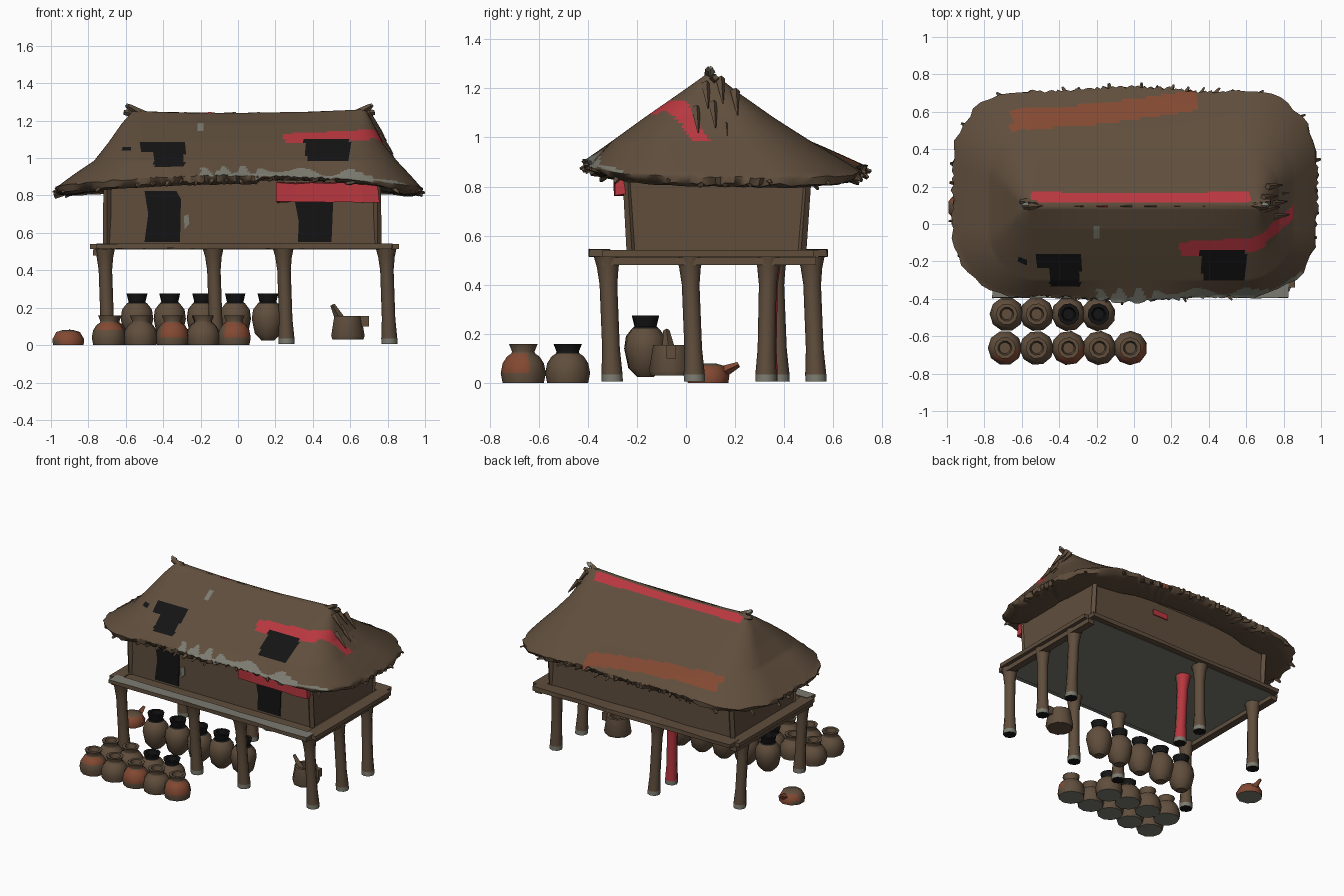
import bpy, bmesh, math, random
from mathutils import Vector, Matrix

random.seed(4)
if "Cube" in bpy.data.objects:
    bpy.data.objects.remove(bpy.data.objects["Cube"])

# Colours
BROWN, BLACK, RED, RUST, GREY = range(5)
COLOURS = [("thatch_brown", (0.116, 0.076, 0.046)), ("soot_black", (0.007, 0.007, 0.007)),
           ("paint_red", (0.48, 0.038, 0.05)), ("clay_rust", (0.225, 0.066, 0.032)),
           ("ash_grey", (0.2, 0.2, 0.165))]
MATS = []
for name, rgb in COLOURS:
    m = bpy.data.materials.new(name)
    m.use_nodes = True
    m.diffuse_color = (*rgb, 1)
    m.node_tree.nodes["Principled BSDF"].inputs["Base Color"].default_value = (*rgb, 1)
    MATS.append(m)


def finish(name, bm, rule=None, smooth=False):
    """Turn a bmesh into an object; rule(centre, normal) gives the colour."""
    bmesh.ops.recalc_face_normals(bm, faces=bm.faces)
    for f in bm.faces:
        if rule:
            f.material_index = rule(f.calc_center_median(), f.normal)
    me = bpy.data.meshes.new(name)
    bm.to_mesh(me)
    bm.free()
    ob = bpy.data.objects.new(name, me)
    bpy.context.collection.objects.link(ob)
    for m in MATS:
        me.materials.append(m)
    if smooth:
        bpy.ops.object.select_all(action="DESELECT")
        ob.select_set(True)
        bpy.context.view_layer.objects.active = ob
        bpy.ops.object.shade_smooth_by_angle(angle=math.radians(46))


def loft(rings, caps=(True, True)):
    bm = bmesh.new()
    rows = [[bm.verts.new(p) for p in ring] for ring in rings]
    n = len(rows[0])
    for a, b in zip(rows, rows[1:]):
        for i in range(n):
            bm.faces.new((a[i], a[(i + 1) % n], b[(i + 1) % n], b[i]))
    for row, cap in zip((rows[0], rows[-1]), caps):
        if cap:
            bm.faces.new(row)
    return bm


def box(name, x, y, z, colour=BROWN, rule=None, cuts=0, jitter=0):
    bm = bmesh.new()
    bmesh.ops.create_cube(bm, size=1)
    for v in bm.verts:
        v.co = Vector([lo + (c + 0.5) * (hi - lo) for c, (lo, hi) in zip(v.co, (x, y, z))])
    if cuts:
        long_edges = [e for e in bm.edges if e.calc_length() > 0.9 * (x[1] - x[0])]
        bmesh.ops.subdivide_edges(bm, edges=long_edges, cuts=cuts)
    for v in bm.verts:
        v.co += Vector([random.uniform(-jitter, jitter) for _ in range(3)])
    finish(name, bm, rule or (lambda c, n: colour))


def lathe(name, profile, x, y, sides=10, rule=None, turn=0.0):
    rings = [[(x + r * math.cos(turn + math.tau * i / sides),
               y + r * math.sin(turn + math.tau * i / sides), z) for i in range(sides)]
             for r, z in profile]
    finish(name, loft(rings), rule, True)


def shard(name, base, tip, r, colour=BROWN, taper=0.45):
    """Four-sided splinter from base to tip."""
    base, tip = Vector(base), Vector(tip)
    bm = bmesh.new()
    turn = Vector((0, 0, 1)).rotation_difference(tip - base).to_matrix().to_4x4()
    bmesh.ops.create_cone(bm, cap_ends=True, segments=4, radius1=r, radius2=r * taper,
                          depth=(tip - base).length,
                          matrix=Matrix.Translation((base + tip) / 2) @ turn)
    finish(name, bm, lambda c, n: colour)


# Roof: rounded rectangles that shrink from eave to ridge
def rounded(hx, hy, r, cx, cy):
    pts = []
    for k, (sx, sy) in enumerate(((1, 1), (-1, 1), (-1, -1), (1, -1))):
        for i in range(13):
            a = math.pi / 2 * (k + i / 12)
            pts.append(Vector((cx + sx * (hx - r) + r * math.cos(a),
                               cy + sy * (hy - r) + r * math.sin(a), 0)))
    out = []
    for i, p in enumerate(pts):
        q = pts[(i + 1) % len(pts)]
        steps = 1 if i % 13 < 12 else (70 if (i // 13) % 2 == 0 else 18)
        out += [p.lerp(q, s / steps) for s in range(steps)]
    return out


# half length, half width, corner radius, centre x, centre y, height
KEYS = [(0.96, 0.56, 0.38, 0.005, 0.16, 0.895), (0.81, 0.405, 0.26, 0.04, 0.103, 0.985),
        (0.735, 0.265, 0.17, 0.04, 0.094, 1.08), (0.675, 0.122, 0.09, 0.05, 0.095, 1.18),
        (0.62, 0.016, 0.015, 0.06, 0.1, 1.245)]


def over_awning(p):
    return p.y < -0.1 and 0.1 < p.x < 0.78


def roof_ring(t, jag=0.0, drop=0.0, inset=0.0):
    i = min(int(t), 3)
    k = [a + (b - a) * (t - i) for a, b in zip(KEYS[i], KEYS[i + 1])]
    low = max(0, 1 - t)
    ring = rounded(k[0] - inset, k[1] - inset, k[2], k[3], k[4])
    for p in ring:
        end = p.x ** 2
        out = Vector((p.x, p.y - k[4], 0)).normalized()
        p += out * (random.uniform(-jag, jag) + 0.015 * low * math.cos(p.x * 6.3))
        sag = (0.06 * end + 0.02 * (p.y - 0.16)) * low - 0.02 * max(0, t - 3) * (end * 2.5 - 0.4)
        hang = drop * (0.4 if over_awning(p) else 1)
        p.z = k[5] - sag - hang + random.uniform(-jag, jag) * 0.5
    return ring


def roof_colour(c, n):
    x, y, z = c
    if y < 0.1 and n.z > 0:
        if -0.52 < x < -0.28 and 1.035 < z < 1.09 or -0.45 < x < -0.285 and 0.955 < z < 1.09:
            return BLACK
        if abs(x + 0.59) < 0.02 and abs(z - 1.05) < 0.008:
            return BLACK
        if 0.355 + 0.3 * max(0, 1.04 - z) < x < 0.6 and 0.985 < z < 1.1:
            return BLACK
        if 0.245 < x < 0.7 and abs(z - 1.105 - 0.04 * (x - 0.25)) < 0.027:
            return RED
        if 0.7 <= x < 0.85 and abs(y + 0.065 - (x - 0.7) * 0.85) < 0.036 and z < 1.15:
            return RED
        if 0.12 < x < 0.9 and y < -0.36 + 0.018 * math.sin(x * 23) + 0.3 * max(0, x - 0.65):
            return GREY
        if -0.2 < x <= 0.12 and y < -0.37 + 0.03 * math.sin(x * 60):
            return GREY
        if abs(x + 0.2) < 0.015 and abs(z - 1.165) < 0.022:
            return GREY
    elif n.z > 0:
        if z > 1.21 and -0.55 < x < 0.62:
            return RED
        band = 0.555 + 0.07 * (x + 0.65) + 0.07 * max(0, x + 0.2)
        if -0.66 < x < 0.335 and abs(y - band) < 0.055:
            return RUST
    return BROWN


rings = [roof_ring(0, 0, 0.035, 0.2), roof_ring(0, 0.006, 0.045, 0.05), roof_ring(0, 0.016, 0.03, 0.01),
         roof_ring(0, 0.012)]
rings += [roof_ring(s / 14) for s in range(1, 57)]
finish("thatch_roof", loft(rings, (False, True)), roof_colour, True)

# Loose straw along the eave, the ridge ends and one hip
for i, p in enumerate(roof_ring(0)[::5]):
    out = Vector((p.x, p.y - 0.16, 0)).normalized()
    fall = random.uniform(0.02, 0.05) * (0.3 if over_awning(p) else 1)
    shard(f"eave_straw_{i}", p - out * 0.05 - Vector((0, 0, 0.008)),
          p + out * random.uniform(-0.01, 0.025) - Vector((0, 0, fall)),
          random.uniform(0.016, 0.028), taper=0.3)
for s, x in ((-1, -0.54), (1, 0.66)):
    shard("ridge_horn", (x - s * 0.05, 0.1, 1.22), (x + s * 0.05, 0.09, 1.28), 0.028)
    shard("ridge_spur", (x - s * 0.02, 0.11, 1.23), (x + s * 0.07, 0.12, 1.245), 0.03)
    shard("ridge_cap", (x + s * 0.03, 0.1, 1.265), (x + s * 0.06, 0.1, 1.285), 0.02, GREY)
for j, (y, top) in enumerate(((0.04, 1.12), (0.08, 1.22), (0.11, 1.14), (0.16, 1.05), (0.2, 1.19), (0.14, 1.24))):
    x = 0.7 + 0.5 * (1.24 - top)
    shard(f"hip_straw_{j}", (x - 0.01, y, top), (x + 0.07, y + 0.01, top - 0.1), 0.02, taper=0.15)
for i in range(9):
    x = -0.46 + 0.13 * i
    shard("ridge_straw", (x, 0.095, 1.225), (x + 0.06, 0.095, 1.238), 0.018, RED if i % 3 == 2 else BROWN)

# House body
box("walls", (-0.71, 0.755), (-0.23, 0.48), (0.53, 0.88))
for x in (-0.7, 0.745):
    for y, lean in ((-0.22, -0.02), (0.468, 0.025)):
        shard("corner_post", (x, y, 0.53), (x, y + lean, 0.86), 0.022, taper=0.9)


def plate(name, points, colour):
    """Thin painted panel on the front wall from an x, z outline."""
    finish(name, loft([[(x, y, z) for x, z in points] for y in (-0.236, -0.228)]), lambda c, n: colour)


plate("left_doorway", [(-0.5, 0.55), (-0.31, 0.55), (-0.305, 0.78), (-0.33, 0.825), (-0.5, 0.825), (-0.48, 0.7)], BLACK)
plate("right_doorway", [(0.32, 0.55), (0.5, 0.55), (0.51, 0.79), (0.3, 0.79), (0.325, 0.66)], BLACK)
plate("worn_patch", [(-0.285, 0.62), (-0.26, 0.65), (-0.265, 0.7), (-0.29, 0.69)], GREY)
box("red_awning", (0.21, 0.75), (-0.29, -0.235), (0.765, 0.865), RED, cuts=5, jitter=0.008)
box("wall_daub", (0.12, 0.24), (0.479, 0.487), (0.78, 0.82), RED)


# Platform: worn front board and ashen underside
def deck_colour(c, n):
    if n.z < -0.9 or (n.z > 0.9 and c.y < -0.3):
        return GREY
    return BROWN


box("deck", (-0.75, 0.82), (-0.36, 0.54), (0.51, 0.535), rule=deck_colour)
box("front_deck_board", (-0.755, 0.825), (-0.395, -0.31), (0.515, 0.543), rule=deck_colour, cuts=7, jitter=0.004)
box("back_deck_board", (-0.755, 0.825), (0.48, 0.575), (0.515, 0.543), cuts=7, jitter=0.004)
for x in (-0.745, 0.815):
    box("side_deck_board", (x - 0.045, x + 0.045), (-0.34, 0.52), (0.513, 0.541))
    box("cross_beam", (x - 0.03, x + 0.02), (-0.34, 0.53), (0.48, 0.512))

# Stilts leaning slightly, with pale feet
STILTS = [(-0.695, -0.3), (-0.115, -0.3), (0.26, -0.3), (0.81, -0.3), (0.81, 0.035), (0.81, 0.325),
          (-0.115, 0.33), (-0.115, 0.53), (-0.695, 0.38)]
for i, (x, y) in enumerate(STILTS):
    profile = [(0.043, 0.005), (0.043, 0.035), (0.036, 0.14), (0.036, 0.4), (0.044, 0.47), (0.055, 0.515)]
    lean_x, lean_y = -0.035, 0.02 if 0.3 < y < 0.35 else -0.04
    ring = [[(x + lean_x * z + r * math.cos(a * math.tau / 8), y + lean_y * z + r * math.sin(a * math.tau / 8), z)
             for a in range(8)] for r, z in profile]

    def stilt_colour(c, n, painted=(i == 6)):
        if c.z < 0.03:
            return BLACK if n.z < -0.9 else GREY
        return RED if painted and n.y > 0.3 else BROWN
    finish(f"stilt_{i}", loft(ring), stilt_colour, True)

# Short jars standing before the house
SHORT = [(0.084, 0), (0.092, 0.04), (0.084, 0.08), (0.066, 0.108), (0.048, 0.12), (0.046, 0.128),
         (0.058, 0.158), (0.038, 0.158), (0.03, 0.125)]
for row, y, xs in ((0, -0.663, (-0.69, -0.52, -0.35, -0.185, -0.02)), (1, -0.482, (-0.68, -0.52, -0.35, -0.19))):
    for i, x in enumerate(xs):
        def short_colour(c, n, row=row, i=i, x=x, y=y):
            if n.z < -0.9 and c.z < 0.01:
                return GREY
            if row and c.z > 0.122 and i > 1:
                return BLACK
            if row == 0 and i % 2 == 0 and (0.065 if i == 0 else 0.04) < c.z < 0.118:
                if c.y < y + 0.01 and c.x > x - 0.05:
                    return RUST
            return BROWN
        lathe(f"short_jar_{row}_{i}", SHORT, x, y, 10, short_colour, i * 0.7)

# Tall jars with sooty rims under the house
TALL = [(0.035, 0.025), (0.07, 0.06), (0.087, 0.14), (0.08, 0.19), (0.055, 0.222), (0.045, 0.23),
        (0.056, 0.275), (0.036, 0.275), (0.03, 0.235)]
for i in range(5):
    lathe(f"tall_jar_{i}", TALL, -0.54 + 0.175 * i, -0.165, 10,
          lambda c, n: BLACK if c.z > 0.224 else BROWN, i * 0.5)

# Pitcher with spout and handle, and a small rust bowl
lathe("pitcher", [(0.085, 0.03), (0.092, 0.05), (0.075, 0.155), (0.055, 0.155), (0.06, 0.1)], 0.585, -0.06, 9)
shard("pitcher_spout", (0.55, -0.07, 0.13), (0.505, -0.08, 0.215), 0.028)
box("pitcher_handle", (0.64, 0.7), (-0.08, -0.04), (0.1, 0.155))
lathe("rust_bowl", [(0.084, 0), (0.088, 0.03), (0.065, 0.07), (0.03, 0.08)], -0.91, 0.09, 9,
      lambda c, n: GREY if n.z < -0.9 else (BROWN if c.z > 0.06 or n.x < -0.7 else RUST))
shard("bowl_spout", (-0.9, 0.15, 0.045), (-0.9, 0.215, 0.075), 0.025, RUST)
